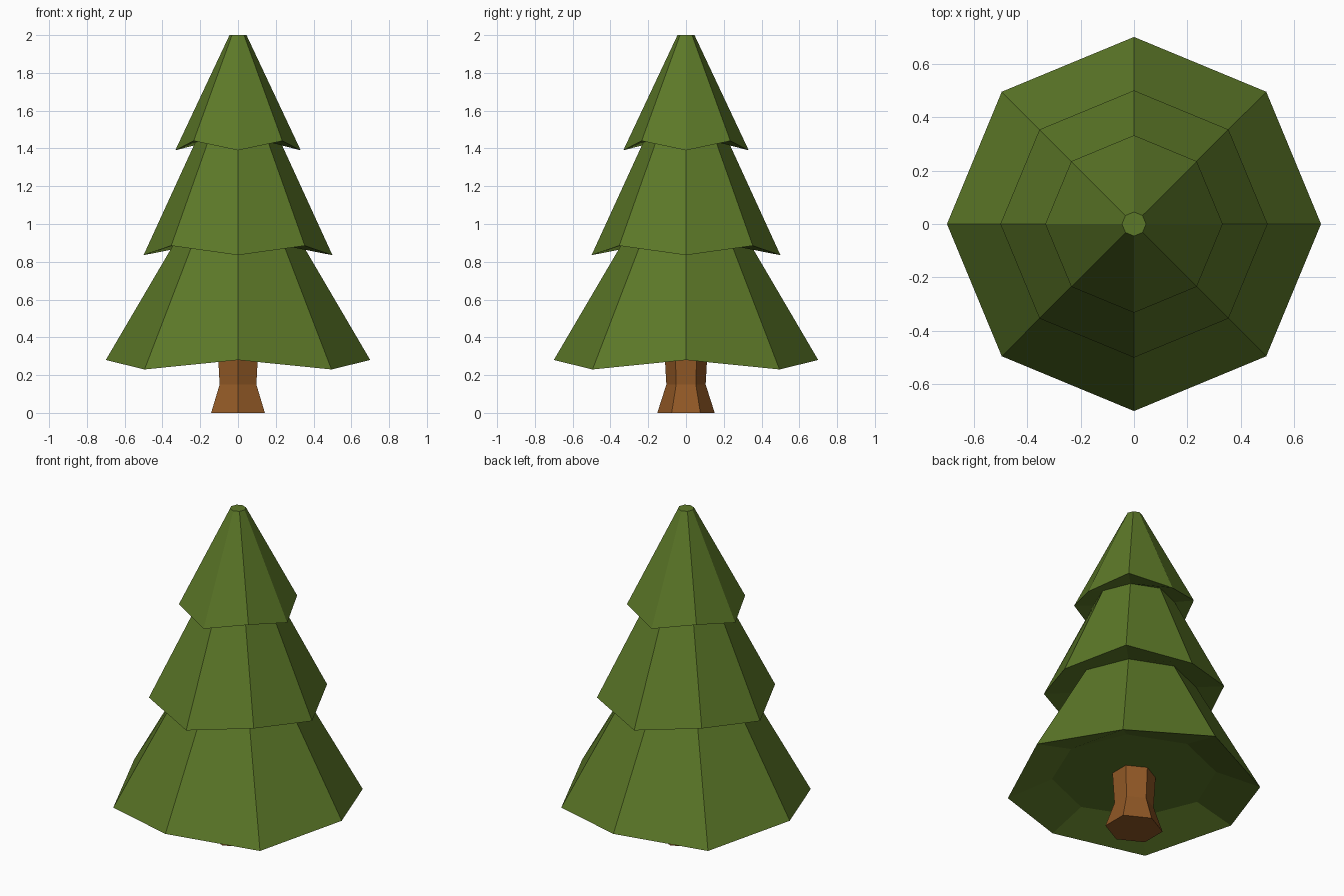
import bpy
import bmesh
from math import sin, cos, tau

cube = bpy.data.objects.get("Cube")
if cube:
    bpy.data.objects.remove(cube, do_unlink=True)


def make_material(name, color):
    mat = bpy.data.materials.new(name)
    mat.use_nodes = True
    mat.diffuse_color = color
    mat.node_tree.nodes["Principled BSDF"].inputs["Base Color"].default_value = color
    return mat


def loft(name, sides, rings, mat, start=0.0, x_scale=1.0):
    """Stack rings of (radius, z at even corners, z at odd corners), capped at both ends."""
    bm = bmesh.new()
    loops = []
    for radius, z_even, z_odd in rings:
        loop = []
        for i in range(sides):
            a = (start + i / sides) * tau
            z = z_odd if i % 2 else z_even
            loop.append(bm.verts.new((radius * cos(a) * x_scale, radius * sin(a), z)))
        loops.append(loop)
    for low, high in zip(loops, loops[1:]):
        for i in range(sides):
            j = (i + 1) % sides
            bm.faces.new((low[i], low[j], high[j], high[i]))
    bm.faces.new(loops[0][::-1])
    bm.faces.new(loops[-1])
    bmesh.ops.recalc_face_normals(bm, faces=bm.faces[:])
    mesh = bpy.data.meshes.new(name)
    bm.to_mesh(mesh)
    bm.free()
    mesh.materials.append(mat)
    obj = bpy.data.objects.new(name, mesh)
    bpy.context.collection.objects.link(obj)
    return obj


leaf_green = make_material("leaf green", (0.107, 0.188, 0.021, 1))
bark_brown = make_material("bark brown", (0.283, 0.098, 0.019, 1))

# Foliage: three tiers with zigzag rims and hollowed undersides
loft("foliage", 8, [
    (0.455, 0.34, 0.34),
    (0.70, 0.28, 0.23),
    (0.345, 0.885, 0.885),
    (0.50, 0.835, 0.885),
    (0.225, 1.435, 1.435),
    (0.332, 1.39, 1.44),
    (0.045, 2.0, 2.0),
], leaf_green)

# Trunk: six sides, flared at the foot
loft("trunk", 6, [
    (0.152, 0, 0),
    (0.104, 0.15, 0.15),
    (0.115, 0.345, 0.345),
], bark_brown, start=0.25, x_scale=1.08)
